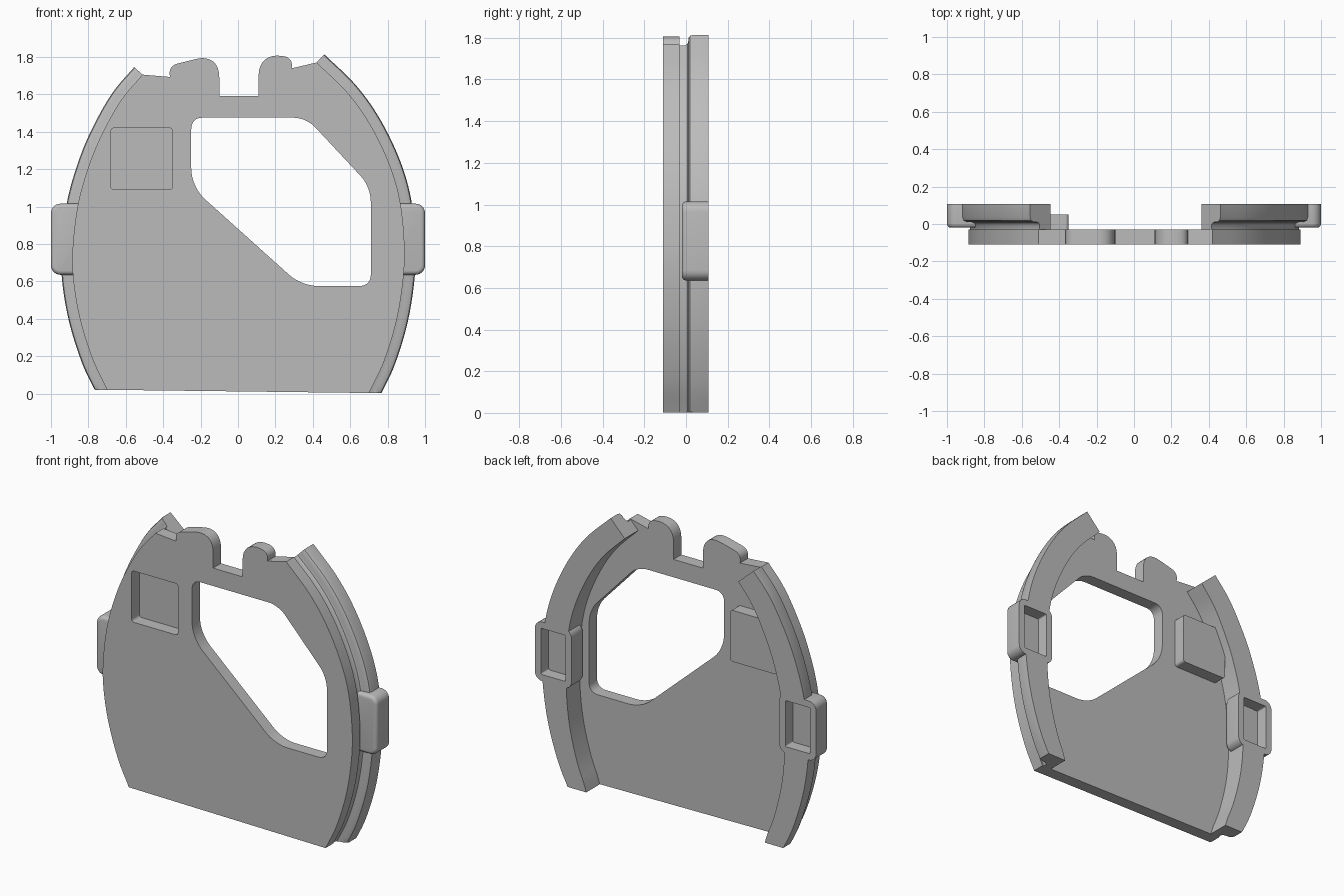
import bpy, bmesh
from math import radians
from mathutils import Vector

if "Cube" in bpy.data.objects:
    bpy.data.objects.remove(bpy.data.objects["Cube"])

FRONT, PLATE_BACK, BACK = -0.11, -0.03, 0.107

grey = bpy.data.materials.new("plain_grey")
grey.use_nodes = True
grey.diffuse_color = (0.5, 0.5, 0.5, 1)
grey.node_tree.nodes["Principled BSDF"].inputs["Base Color"].default_value = (0.5, 0.5, 0.5, 1)


def add_object(name, mesh, smooth=False):
    mesh.materials.clear()
    mesh.materials.append(grey)
    obj = bpy.data.objects.new(name, mesh)
    bpy.context.collection.objects.link(obj)
    if smooth:
        bpy.ops.object.select_all(action='DESELECT')
        obj.select_set(True)
        bpy.context.view_layer.objects.active = obj
        bpy.ops.object.shade_smooth_by_angle(angle=radians(35))
    return obj


def from_bmesh(name, bm, smooth=True):
    bmesh.ops.recalc_face_normals(bm, faces=bm.faces)
    mesh = bpy.data.meshes.new(name)
    bm.to_mesh(mesh)
    bm.free()
    return add_object(name, mesh, smooth)


def smooth_path(points, steps=6):
    """Catmull-Rom curve through the points."""
    p = [Vector(q) for q in points]
    p = [2 * p[0] - p[1]] + p + [2 * p[-1] - p[-2]]
    out = []
    for a, b, c, d in zip(p, p[1:], p[2:], p[3:]):
        for i in range(steps):
            t = i / steps
            out.append(0.5 * (2 * b + (c - a) * t + (2 * a - 5 * b + 4 * c - d) * t * t
                              + (3 * b - a - 3 * c + d) * t ** 3))
    return out + [p[-2]]


def rounded(corners, steps=8):
    """Closed polygon with each (x, z, radius) corner cut back and rounded."""
    out = []
    for i, (x, z, r) in enumerate(corners):
        c = Vector((x, z))
        a = c + (Vector(corners[i - 1][:2]) - c).normalized() * r
        b = c + (Vector(corners[(i + 1) % len(corners)][:2]) - c).normalized() * r
        for k in range(steps + 1):
            t = k / steps
            w = 2 * t * (1 - t) * 0.85
            q = (1 - t) ** 2, t ** 2
            out.append((a * q[0] + b * q[1] + c * w) / (q[0] + q[1] + w))
    return out


def slab(name, loops, y0, y1):
    """Filled outline with holes, extruded from y0 to y1."""
    curve = bpy.data.curves.new(name + "_outline", 'CURVE')
    curve.dimensions, curve.fill_mode = '2D', 'BOTH'
    curve.extrude = (y1 - y0) / 2
    for loop in loops:
        spline = curve.splines.new('POLY')
        spline.points.add(len(loop) - 1)
        for pt, (x, z) in zip(spline.points, loop):
            pt.co = (x, z, 0, 1)
        spline.use_cyclic_u = True
    tmp = bpy.data.objects.new(name + "_tmp", curve)
    bpy.context.collection.objects.link(tmp)
    bpy.context.view_layer.update()
    mesh = bpy.data.meshes.new_from_object(tmp.evaluated_get(bpy.context.evaluated_depsgraph_get()))
    bpy.data.objects.remove(tmp)
    bm = bmesh.new()
    bm.from_mesh(mesh)
    for v in bm.verts:
        x, z, d = v.co
        v.co = (x, (y0 + y1) / 2 - d, z)
    bmesh.ops.remove_doubles(bm, verts=bm.verts, dist=0.0005)
    return from_bmesh(name, bm, True)


# Curved side edges of the plate, bottom to top
left_edge = smooth_path([(0.70, 0.003), (0.78, 0.17), (0.85, 0.4), (0.887, 0.65), (0.887, 0.85),
                         (0.86, 1.06), (0.80, 1.25), (0.70, 1.45), (0.58, 1.615), (0.42, 1.77)])
right_edge = smooth_path([(-0.70, 0.02), (-0.78, 0.19), (-0.85, 0.42), (-0.884, 0.65), (-0.878, 0.85),
                          (-0.845, 1.06), (-0.775, 1.28), (-0.69, 1.46), (-0.61, 1.59), (-0.51, 1.705)])

# Top edge with the rounded notch
bumps = rounded([(0.11, 1.82, 0.12), (0.11, 1.59, 0), (-0.10, 1.59, 0), (-0.10, 1.82, 0.13),
                 (-0.38, 1.75, 0.06), (0, 0.5, 0), (0.30, 1.797, 0.06)])
notch = [p for p in bumps if p.y > 1]
notch = notch[-9:] + notch[:-9]
window = rounded([(-0.25, 1.475, 0.06), (0.365, 1.475, 0.07), (0.71, 1.105, 0.08),
                  (0.71, 0.575, 0.06), (0.34, 0.575, 0.09), (-0.25, 1.105, 0.1)])
pocket = rounded([(-0.68, 1.09, 0.02), (-0.35, 1.09, 0.02), (-0.35, 1.42, 0.02), (-0.68, 1.42, 0.02)])

slab("main_plate", [left_edge + notch + right_edge[::-1], window, pocket], FRONT, PLATE_BACK)
slab("pocket_back_block", [pocket], PLATE_BACK, 0.05)


def rail(name, edge, side):
    """Flanged strip swept along a side edge of the plate."""
    bm = bmesh.new()
    rings = []
    last = len(edge) - 1
    for i, p in enumerate(edge):
        tan = (edge[min(i + 1, last)] - edge[max(i - 1, 0)]).normalized()
        out = Vector((tan.y, -tan.x)) * side
        if i == 0:
            out = Vector((side, 0))
        t = i / last
        inner = -(0.065 + 0.045 * min(1, t * 3) - 0.025 * max(0, t * 2 - 1))
        section = [(inner, PLATE_BACK), (inner, BACK), (0.06, BACK), (0.06, 0.035), (0.055, 0.02),
                   (0.04, 0.012), (0.02, 0.012), (0.0, 0.006), (-0.008, -0.006), (-0.008, PLATE_BACK)]
        rings.append([bm.verts.new((p.x + out.x * u, y, p.y + out.y * u)) for u, y in section])
    n = len(rings[0])
    for a, b in zip(rings, rings[1:]):
        for k in range(n):
            bm.faces.new((a[k], a[(k + 1) % n], b[(k + 1) % n], b[k]))
    bm.faces.new(rings[0])
    bm.faces.new(rings[-1])
    return from_bmesh(name, bm)


def clip(name, side):
    """Rounded side block with a pocket open to the back."""
    bm = bmesh.new()
    bmesh.ops.create_cube(bm, size=1)
    for v in bm.verts:
        v.co = (side * 0.87 + v.co.x * 0.26, 0.0435 + v.co.y * 0.127, 0.825 + v.co.z * 0.38)
    along_y = [e for e in bm.edges if abs(e.verts[0].co.y - e.verts[1].co.y) > 0.1]
    bmesh.ops.bevel(bm, geom=along_y, offset=0.05, segments=6, profile=0.5, affect='EDGES')
    rim = [e for e in bm.edges if all(v.co.y < 0 for v in e.verts)]
    bmesh.ops.bevel(bm, geom=rim, offset=0.022, segments=4, profile=0.5, affect='EDGES')
    bm.normal_update()
    back = [f for f in bm.faces if f.normal.y > 0.9]
    bmesh.ops.inset_region(bm, faces=back, thickness=0.042)
    floor = bmesh.ops.extrude_face_region(bm, geom=back)["geom"]
    bmesh.ops.translate(bm, vec=(0, -0.08, 0), verts=[g for g in floor if isinstance(g, bmesh.types.BMVert)])
    bmesh.ops.delete(bm, geom=back, context='FACES_ONLY')
    return from_bmesh(name, bm)


def cut_clip_pocket(rail_obj, side):
    """Clear the rail where the clip pocket sits."""
    bm = bmesh.new()
    bmesh.ops.create_cube(bm, size=1)
    for v in bm.verts:
        v.co = (side * 0.87 + v.co.x * 0.2, 0.1 + v.co.y * 0.14, 0.825 + v.co.z * 0.32)
    cutter = from_bmesh(rail_obj.name + "_cutter", bm, False)
    cutter.hide_render = True
    cutter.hide_viewport = True
    cutter.display_type = 'WIRE'
    mod = rail_obj.modifiers.new("clip_pocket", 'BOOLEAN')
    mod.operation, mod.solver, mod.object = 'DIFFERENCE', 'EXACT', cutter


# Side rails and clips
for label, edge, side in (("left", left_edge, 1), ("right", right_edge, -1)):
    cut_clip_pocket(rail(label + "_rail", edge, side), side)
    clip(label + "_clip", side)
